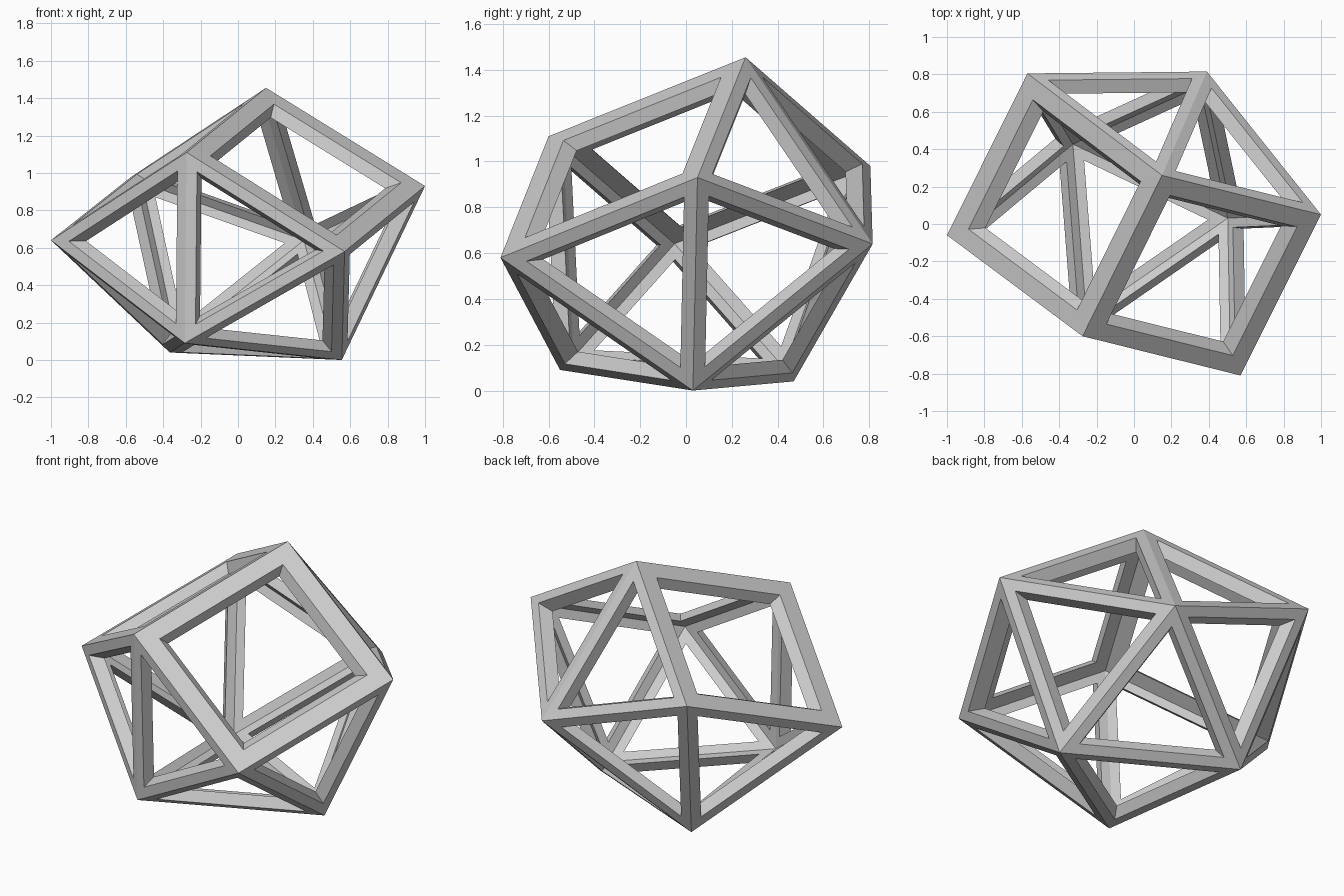
import bpy, bmesh
from mathutils import Vector

cube = bpy.data.objects.get("Cube")
if cube:
    bpy.data.objects.remove(cube, do_unlink=True)

# Corners of the solid: ten points, joined by two squares and twelve triangles
CORNERS = {
    "A": (0.15, 0.26, 1.455), "B": (1.0, 0.05, 0.93), "C": (0.57, -0.81, 0.58),
    "D": (-0.275, -0.60, 1.11), "E": (-1.0, -0.06, 0.64), "F": (-0.57, 0.805, 0.98),
    "G": (0.39, 0.815, 0.64), "H": (0.555, 0.03, 0.0), "I": (-0.365, 0.47, 0.04),
    "J": (-0.285, -0.55, 0.09),
}
FACES = "ABCD ADEF AFG AGB BGH BHC CHJ CJD DJE EJI EIF FIG GIH HIJ".split()
HOLE = 0.8     # opening size relative to its face
INNER = 0.9    # inner shell size relative to the outer one

points = {k: Vector(v) for k, v in CORNERS.items()}
centre = sum(points.values(), Vector()) / len(points)


def inward(p):
    return centre.lerp(p, INNER)


# One material for the whole frame
grey = bpy.data.materials.new("plain grey")
grey.use_nodes = True
grey.diffuse_color = (0.6, 0.6, 0.6, 1)
grey.node_tree.nodes["Principled BSDF"].inputs["Base Color"].default_value = (0.6, 0.6, 0.6, 1)

# Each face becomes an outer border, the walls of its opening and an inner border
bm = bmesh.new()
for name in FACES:
    rim = [points[k] for k in name]
    middle = sum(rim, Vector()) / len(rim)
    hole = [middle.lerp(p, HOLE) for p in rim]
    for i in range(len(rim)):
        j = (i + 1) % len(rim)
        a, b, c, d = rim[i], rim[j], hole[j], hole[i]
        ai, bi, ci, di = map(inward, (a, b, c, d))
        for quad in ((a, b, c, d), (d, c, ci, di), (di, ci, bi, ai)):
            bm.faces.new([bm.verts.new(p) for p in quad])
bmesh.ops.remove_doubles(bm, verts=bm.verts, dist=0.0001)
bmesh.ops.recalc_face_normals(bm, faces=bm.faces)

mesh = bpy.data.meshes.new("open_frame")
bm.to_mesh(mesh)
bm.free()
mesh.materials.append(grey)
frame = bpy.data.objects.new("open_frame", mesh)
bpy.context.collection.objects.link(frame)
